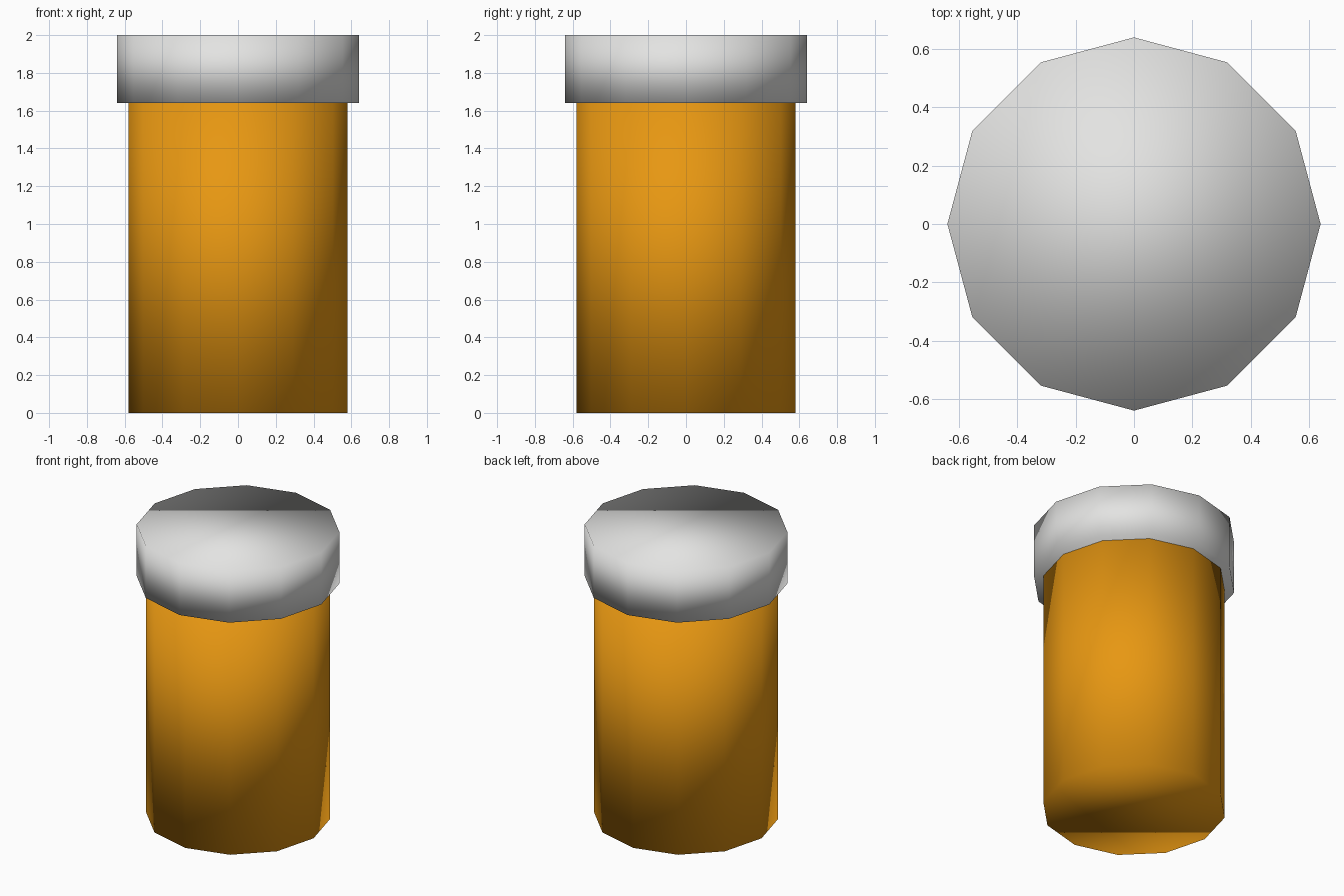
import bpy

if "Cube" in bpy.data.objects:
    bpy.data.objects.remove(bpy.data.objects["Cube"])


def material(name, rgb):
    m = bpy.data.materials.new(name)
    m.diffuse_color = (*rgb, 1.0)
    m.use_nodes = True
    m.node_tree.nodes["Principled BSDF"].inputs["Base Color"].default_value = m.diffuse_color
    return m


def drum(name, radius, z0, z1, mat):
    # twelve-sided closed cylinder with a corner on the x axis, fully smooth
    bpy.ops.mesh.primitive_cylinder_add(
        vertices=12, radius=radius, depth=z1 - z0,
        end_fill_type='NGON', location=(0, 0, (z0 + z1) / 2))
    ob = bpy.context.object
    ob.name = name
    ob.data.materials.append(mat)
    bpy.ops.object.shade_smooth()
    return ob


orange = material("amber orange", (0.80, 0.31, 0.006))
white = material("off white", (0.77, 0.77, 0.76))

# Bottle body and wider lid
drum("bottle_body", 0.58, 0.0, 1.64, orange)
drum("bottle_lid", 0.64, 1.64, 2.0, white)
